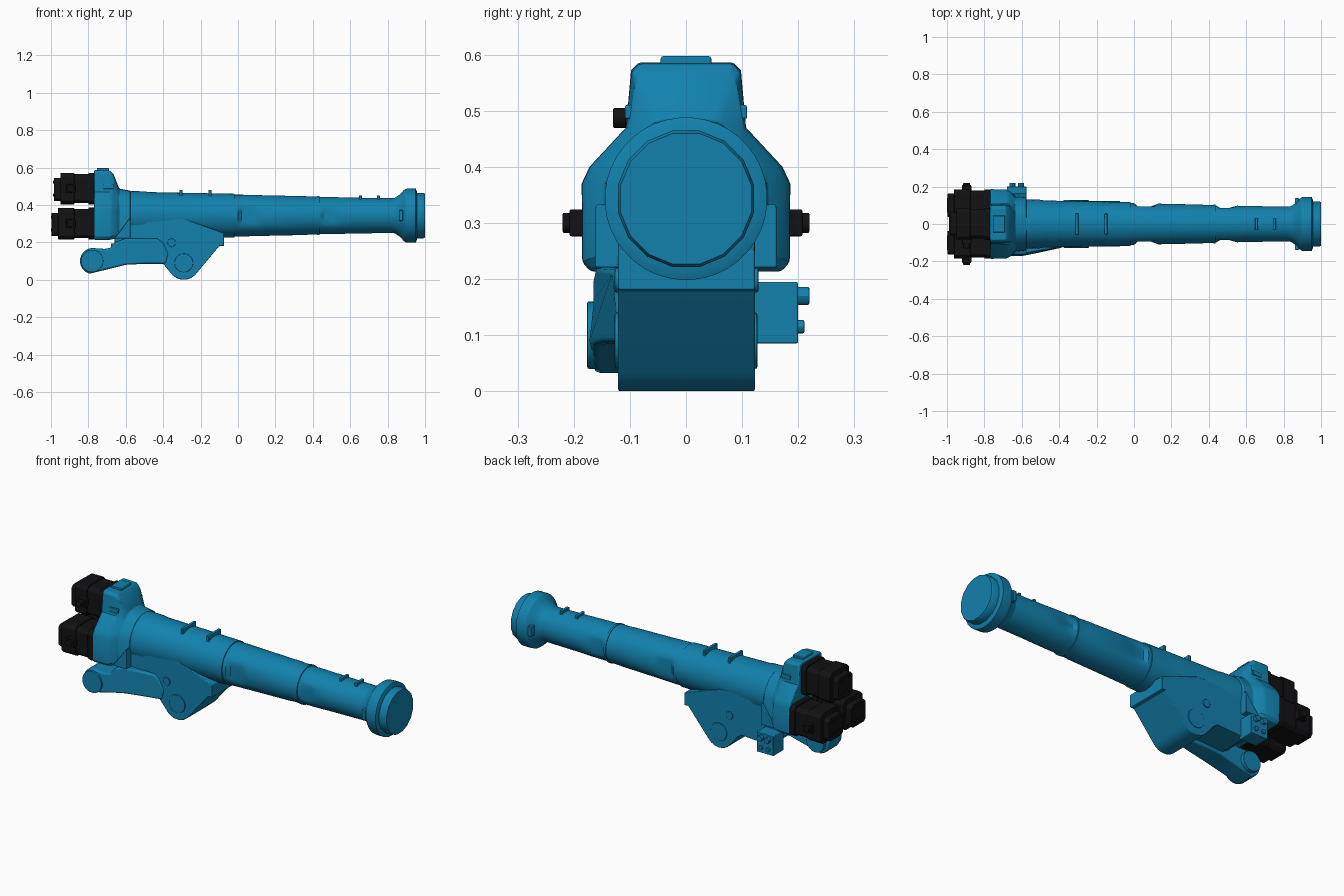
import bpy, bmesh, math
from mathutils import Vector

if "Cube" in bpy.data.objects:
    bpy.data.objects.remove(bpy.data.objects["Cube"])

AXIS = 0.343


def material(name, rgb):
    m = bpy.data.materials.new(name)
    m.diffuse_color = (*rgb, 1)
    m.use_nodes = True
    m.node_tree.nodes["Principled BSDF"].inputs["Base Color"].default_value = m.diffuse_color
    return m


BLUE = material("blue_paint", (0.006, 0.22, 0.42))
BLACK = material("black_plastic", (0.006, 0.006, 0.007))


def finish(name, bm, mat, bevel=0.0, segs=2, angle=30):
    bmesh.ops.recalc_face_normals(bm, faces=bm.faces)
    me = bpy.data.meshes.new(name)
    bm.to_mesh(me)
    bm.free()
    ob = bpy.data.objects.new(name, me)
    bpy.context.collection.objects.link(ob)
    me.materials.append(mat)
    bpy.ops.object.select_all(action='DESELECT')
    bpy.context.view_layer.objects.active = ob
    ob.select_set(True)
    bpy.ops.object.shade_smooth_by_angle(angle=math.radians(angle))
    if bevel:
        b = ob.modifiers.new("bevel", 'BEVEL')
        b.width, b.segments = bevel, segs
        b.limit_method, b.angle_limit = 'ANGLE', math.radians(40)
        b.harden_normals = True
    return ob


def loft(name, rings, mat, bevel=0.0, angle=30):
    """Skin a list of closed point rings and cap both ends."""
    bm = bmesh.new()
    vs = [[bm.verts.new(p) for p in ring] for ring in rings]
    n = len(vs[0])
    for a, b in zip(vs, vs[1:]):
        for i in range(n):
            bm.faces.new((a[i], a[(i + 1) % n], b[(i + 1) % n], b[i]))
    bm.faces.new(vs[0])
    bm.faces.new(vs[-1])
    return finish(name, bm, mat, bevel, angle=angle)


def box(name, lo, hi, mat=BLUE, bevel=0.004):
    (x0, y0, z0), (x1, y1, z1) = lo, hi
    ring = lambda z: [(x0, y0, z), (x1, y0, z), (x1, y1, z), (x0, y1, z)]
    return loft(name, [ring(z0), ring(z1)], mat, bevel)


def plate(name, pts, y0, y1, bevel=0.0):
    """Side (xz) profile extruded along y."""
    return loft(name, [[(x, y, z) for x, z in pts] for y in (y0, y1)], BLUE, bevel)


def arc(cx, cz, r, a0, a1, n):
    return [(cx + r * math.cos(math.radians(a0 + (a1 - a0) * i / n)),
             cz + r * math.sin(math.radians(a0 + (a1 - a0) * i / n))) for i in range(n + 1)]


def disc(name, x, z, r, y0, y1, n=24, mat=BLUE):
    pts = arc(x, z, r, 0, 360 - 360 / n, n - 1)
    return loft(name, [[(px, y, pz) for px, pz in pts] for y in (y0, y1)], mat, 0.003)


def lathe(name, stations, n=40):
    """Rings along x: (x, radius, side limit) - the limit flattens the flanks."""
    rings = []
    for x, r, lim in stations:
        ring = []
        for i in range(n):
            a = 2 * math.pi * (i + 0.5) / n
            y, z = r * math.cos(a), r * math.sin(a)
            ring.append((x, max(-lim, min(lim, y)), AXIS + z))
        rings.append(ring)
    return loft(name, rings, BLUE)


# Long arm tube in three tapering sections, with flattened flanks at the joints
lathe("arm_tube_rear", [(-0.66, .133, 1), (-0.5, .13, 1), (-0.48, .126, 1), (-0.02, .117, 1)])
lathe("arm_tube_middle", [(-0.03, .112, 1), (0.0, .112, .112), (.02, .112, .094),
                          (.09, .110, .094), (.13, .109, .109), (.36, .104, 1),
                          (.38, .102, 1), (.43, .102, 1)])
lathe("arm_tube_front", [(.42, .099, 1), (.44, .099, .099), (.46, .099, .086),
                         (.51, .099, .086), (.55, .098, .098), (.63, .096, 1), (.84, .093, 1)])
lathe("seam_collar", [(.424, .105, 1), (.436, .105, 1)])

# Wrist flare and its low-sided end cap
lathe("wrist_flange", [(.82, .092, 1), (.84, .096, 1), (.87, .117, 1), (.885, .135, 1),
                       (.895, .143, 1), (.91, .145, 1), (.95, .145, 1), (.957, .128, 1)])
lathe("wrist_end_cap", [(.95, .124, 1), (.99, .124, 1), (1.0, .119, 1)], 16)
for s in (-1, 1):
    box("flange_pad", (.86, min(s * .1, s * .138), .315), (.882, max(s * .1, s * .138), .372))

# Cable ribs on top of the tube
for x, w, top in ((-.305, .058, .48), (-.15, .055, .48), (.655, .033, .45), (.75, .033, .45)):
    box("cable_rib", (x - .008, -w, .41), (x + .008, w, top), bevel=.003)

# Gear housing: rear outline blended into the round tube
rear = [(0, .586), (.085, .586), (.098, .572), (.107, .47), (.172, .40), (.186, .37),
        (.185, .23), (.17, .213), (0, .213)]
fore = [(0, .476), (.04, .472), (.06, .466), (.09, .448), (.12, .41), (.14, .37),
        (.145, .25), (.13, .235), (0, .235)]
rings = []
for x, t in ((-.77, 0), (-.685, .02), (-.665, .2), (-.635, .9), (-.575, 1)):
    half = [Vector(a).lerp(Vector(b), t) for a, b in zip(rear, fore)]
    rings.append([(x, p.x, p.y) for p in half] + [(x, -p.x, p.y) for p in half[-2:0:-1]])
loft("gear_housing", rings, BLUE, .006)
box("housing_top_plate", (-.755, -.045, .575), (-.69, .045, .597))
for s in (-1, 1):
    y0, y1 = sorted((s * .09, s * .109))
    box("housing_side_lug", (-.72, y0, .485), (-.665, y1, .51))
    y0, y1 = sorted((s * .12, s * .162))
    plate("housing_gusset", [(-.66, .22), (-.575, .22), (-.575, .335)], y0, y1, .004)

# Elbow bracket under the tube, with rounded pivot bottom
bracket = ([(-.075, .25), (-.075, .18), (-.1, .18)] + arc(-.29, .085, .085, -38, -142, 12)
           + [(-.40, .085), (-.43, .105), (-.6, .095), (-.64, .12), (-.66, .2), (-.66, .33), (-.3, .33)])
plate("elbow_bracket", bracket, -.121, .123, .004)
for s in (-1, 1):
    y0, y1 = sorted((s * .11, s * .127))
    disc("pivot_ring", -.29, .09, .05, y0, y1)
    disc("side_plug", -.355, .198, .022, y0, y1 + .002)

# Swept side cover with a round drive end
cover = (arc(-.775, .1, .07, 75, 255, 14) +
         [(-.7, .055), (-.6, .08), (-.5, .085), (-.385, .085), (-.37, .14), (-.40, .2),
          (-.43, .22), (-.6, .222), (-.65, .205), (-.68, .172), (-.71, .165)])
main = plate("side_cover", cover, -.165, -.05, .012)
for v in main.data.vertices:  # front of the cover tapers into the bracket
    if v.co.y < -.1 and v.co.x > -.55:
        v.co.y += min(.04, (v.co.x + .55) * .27)
disc("cover_disc", -.78, .1, .06, -.176, -.15, 32)
disc("cover_back_disc", -.775, .1, .055, -.06, -.03, 32)

# Connector box on the far side
box("connector_box", (-.68, .11, .085), (-.575, .2, .195))
for x, z, w in ((-.65, .17, .016), (-.605, .17, .016), (-.65, .115, .012), (-.605, .115, .012)):
    disc("box_socket", x, z, w, .195, .22 if z > .15 else .211, 12)


# Three servo motors at the back
def motor(y, z, x_end, side):
    def block(name, x0, x1, h, dz=0.0):
        c = h * .22
        sec = [(h - c, h), (h, h - c), (h, -h + c), (h - c, -h),
               (-h + c, -h), (-h, -h + c), (-h, h - c), (-h + c, h)]
        loft(name, [[(x, y + a, z + dz + b) for a, b in sec] for x in (x0, x1)], BLACK, .003)
    block("motor_mount", -.80, -.765, .085)
    block("motor_body", -.88, -.795, .078)
    block("motor_rear_body", x_end + .035, -.875, .084)
    block("motor_end_cap", x_end, x_end + .04, .062, -.005)
    for dz in (-.035, .035):
        box("motor_end_rib", (x_end - .003, y - .04, z + dz - .008),
            (x_end + .02, y + .04, z + dz + .008), BLACK, .002)
    y0, y1 = sorted((y + side * .07, y + side * .108))
    box("motor_plug_base", (-.92, y0, z - .024), (-.87, y1, z + .024), BLACK)
    y0, y1 = sorted((y + side * .1, y + side * (.13 if y == 0 else .12)))
    disc("motor_plug", -.895, z, .018, y0, y1, 16, BLACK)


motor(0, .487, -.985, -1)
motor(.1, .3, -.997, 1)
motor(-.1, .3, -.997, -1)
